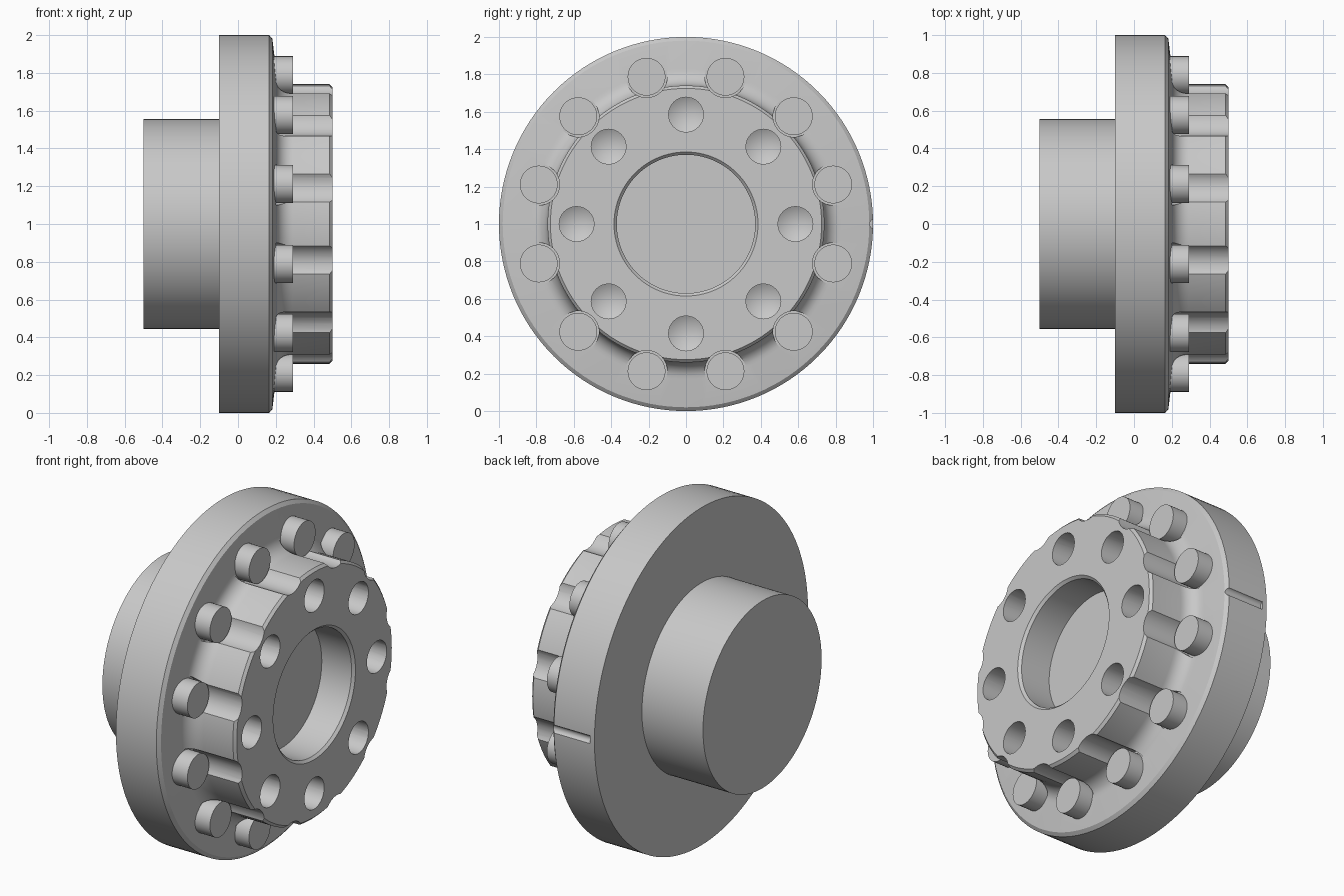
import bpy
import bmesh
from math import sin, cos, pi, radians

cube = bpy.data.objects.get("Cube")
if cube:
    bpy.data.objects.remove(cube, do_unlink=True)

steel = bpy.data.materials.new("grey_steel")
steel.use_nodes = True
colour = (0.58, 0.58, 0.58, 1)
steel.diffuse_color = colour
steel.node_tree.nodes["Principled BSDF"].inputs["Base Color"].default_value = colour


def lathe(bm, profile, segments, cy=0.0, cz=1.0):
    """Revolve (x, radius) points round an axis parallel to x; radius 0 closes an end."""
    rings = []
    for x, r in profile:
        if r == 0:
            rings.append([bm.verts.new((x, cy, cz))])
        else:
            rings.append([bm.verts.new((x, cy + r * cos(2 * pi * i / segments),
                                        cz + r * sin(2 * pi * i / segments)))
                          for i in range(segments)])
    for a, b in zip(rings, rings[1:]):
        for i in range(segments):
            j = (i + 1) % segments
            corners = [a[i % len(a)], a[j % len(a)], b[j % len(b)], b[i % len(b)]]
            bm.faces.new(list(dict.fromkeys(corners)))


def finish(name, bm):
    bmesh.ops.recalc_face_normals(bm, faces=bm.faces[:])
    mesh = bpy.data.meshes.new(name)
    bm.to_mesh(mesh)
    bm.free()
    mesh.materials.append(steel)
    obj = bpy.data.objects.new(name, mesh)
    bpy.context.collection.objects.link(obj)
    return obj


def activate(obj):
    bpy.ops.object.select_all(action='DESELECT')
    obj.select_set(True)
    bpy.context.view_layer.objects.active = obj


def around(count, radius, start=0.0):
    for i in range(count):
        a = radians(start) + 2 * pi * i / count
        yield radius * cos(a), 1 + radius * sin(a)


BOLTS = list(around(12, 0.815, 15))

# Flanged body: shaft, disc, fillet, hub and blind centre bore
fillet = [(0.29 - 0.09 * cos(t * pi / 16), 0.83 - 0.09 * sin(t * pi / 16))
          for t in range(9)]
profile = [(-0.5, 0), (-0.5, 0.555), (-0.1, 0.555), (-0.1, 1), (0.165, 1), (0.182, 0.98)]
profile += fillet
profile += [(0.485, 0.74), (0.5, 0.725), (0.5, 0.385), (0.485, 0.37), (0.29, 0.37), (0.29, 0)]
bm = bmesh.new()
lathe(bm, profile, 128)
body = finish("flanged_hub", bm)

# Cutter: bolt seats with scallops, drilled holes and the rim notch
bm = bmesh.new()
for y, z in BOLTS:
    lathe(bm, [(0.2, 0), (0.2, 0.111), (0.6, 0.111), (0.6, 0)], 40, y, z)
for y, z in around(8, 0.585):
    lathe(bm, [(0.25, 0), (0.3, 0.093), (0.6, 0.093), (0.6, 0)], 32, y, z)
lathe(bm, [(-0.07, 0), (-0.07, 0.025), (0.3, 0.025), (0.3, 0)], 16, 1.007, 1.0)
cutter = finish("hole_cutter", bm)
cutter.hide_render = True

activate(body)
cut = body.modifiers.new("cut_holes", 'BOOLEAN')
cut.operation = 'DIFFERENCE'
cut.solver = 'EXACT'
cut.object = cutter
bpy.ops.object.modifier_apply(modifier=cut.name)
bpy.data.objects.remove(cutter, do_unlink=True)

# Ring of bolt heads
bm = bmesh.new()
for y, z in BOLTS:
    lathe(bm, [(0.15, 0), (0.15, 0.101), (0.29, 0.101), (0.29, 0)], 40, y, z)
bolts = finish("bolt_heads", bm)

for obj in (body, bolts):
    activate(obj)
    bpy.ops.object.shade_smooth_by_angle(angle=radians(30))
